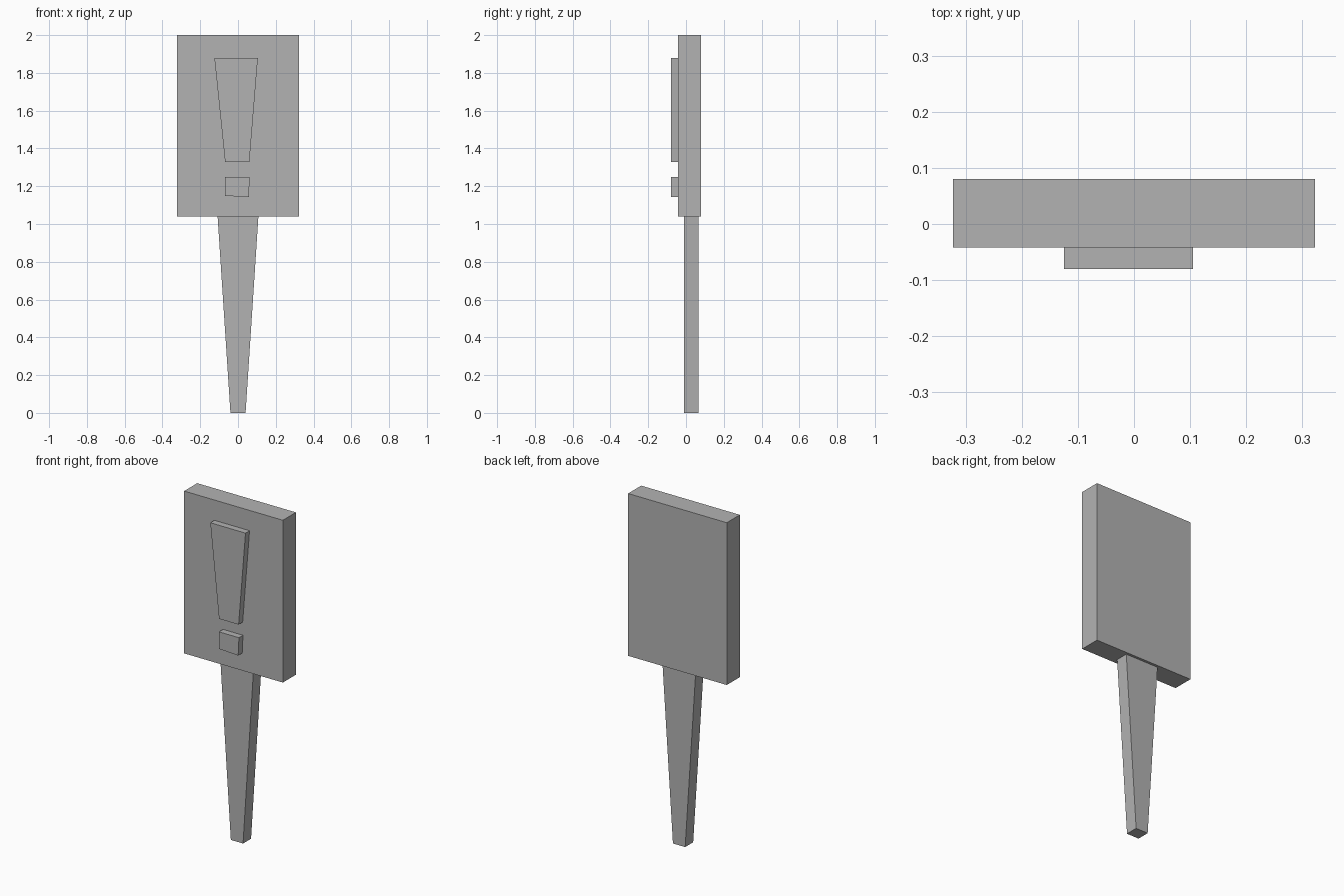
import bpy
import bmesh

cube = bpy.data.objects.get("Cube")
if cube:
    bpy.data.objects.remove(cube, do_unlink=True)

# One flat grey for the whole sign
grey = bpy.data.materials.new("mid_grey")
grey.use_nodes = True
colour = (0.45, 0.45, 0.45, 1.0)
grey.diffuse_color = colour
grey.node_tree.nodes["Principled BSDF"].inputs["Base Color"].default_value = colour


def slab(name, outline, y_front, y_back):
    """Extrude an (x, z) outline from y_front to y_back."""
    bm = bmesh.new()
    face = bm.faces.new([bm.verts.new((x, y_front, z)) for x, z in outline])
    result = bmesh.ops.extrude_face_region(bm, geom=[face], use_keep_orig=True)
    verts = [g for g in result["geom"] if isinstance(g, bmesh.types.BMVert)]
    bmesh.ops.translate(bm, verts=verts, vec=(0, y_back - y_front, 0))
    bmesh.ops.recalc_face_normals(bm, faces=bm.faces)
    mesh = bpy.data.meshes.new(name)
    bm.to_mesh(mesh)
    bm.free()
    mesh.materials.append(grey)
    obj = bpy.data.objects.new(name, mesh)
    bpy.context.collection.objects.link(obj)
    return obj


# Rectangular board
slab("sign_board", [(-0.323, 1.04), (0.323, 1.04), (0.323, 2.0), (-0.323, 2.0)],
     -0.042, 0.08)

# Tapered stake below the board
slab("stake", [(-0.04, 0), (0.04, 0), (0.108, 1.04), (-0.108, 1.04)],
     -0.01, 0.065)

# Raised warning mark: tapered bar and slightly uneven dot
slab("mark_bar", [(-0.068, 1.327), (0.06, 1.327), (0.105, 1.88), (-0.125, 1.88)],
     -0.08, -0.042)
slab("mark_dot", [(-0.069, 1.149), (0.057, 1.143), (0.062, 1.25), (-0.069, 1.25)],
     -0.08, -0.042)
